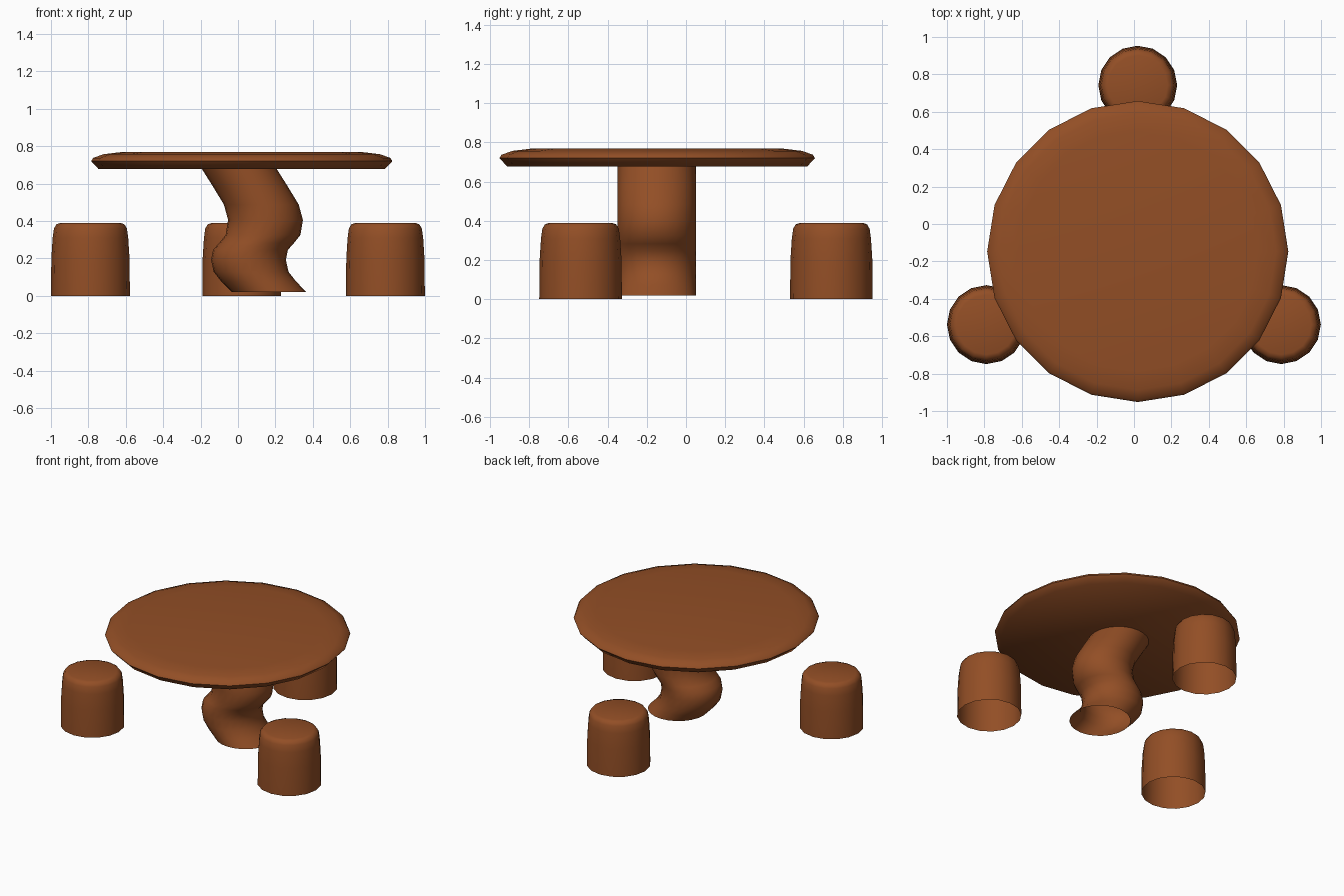
import bpy, bmesh, math

if "Cube" in bpy.data.objects:
    bpy.data.objects.remove(bpy.data.objects["Cube"])

wood = bpy.data.materials.new("warm_brown_wood")
wood.diffuse_color = (0.29, 0.077, 0.019, 1)
wood.use_nodes = True
wood.node_tree.nodes["Principled BSDF"].inputs["Base Color"].default_value = wood.diffuse_color


def loft(name, rings, sides, cap_bottom, cap_top, location, angle):
    """Join horizontal circles (x offset, z, radius) into one skin."""
    bm = bmesh.new()
    loops = []
    for ox, z, r in rings:
        loops.append([bm.verts.new((ox + r * math.cos(2 * math.pi * i / sides),
                                    r * math.sin(2 * math.pi * i / sides), z))
                      for i in range(sides)])
    for a, b in zip(loops, loops[1:]):
        for i in range(sides):
            j = (i + 1) % sides
            bm.faces.new((a[i], a[j], b[j], b[i]))
    if cap_bottom:
        bm.faces.new(loops[0][::-1])
    if cap_top:
        bm.faces.new(loops[-1])
    mesh = bpy.data.meshes.new(name)
    bm.to_mesh(mesh)
    bm.free()
    mesh.materials.append(wood)
    obj = bpy.data.objects.new(name, mesh)
    obj.location = location
    bpy.context.collection.objects.link(obj)
    bpy.ops.object.select_all(action='DESELECT')
    obj.select_set(True)
    bpy.context.view_layer.objects.active = obj
    bpy.ops.object.shade_smooth_by_angle(angle=math.radians(angle))
    return obj


# Round table top with a bevelled rim
loft("table_top",
     [(0, 0.677, 0.765), (0, 0.72, 0.805), (0, 0.737, 0.795),
      (0, 0.757, 0.74), (0, 0.769, 0.64)],
     20, True, True, (0.02, -0.147, 0), 50)

# Wavy trunk leg: circles sliding along x as they rise, open at the ends
trunk = [(0.166, 0.02), (0.112, 0.075), (0.070, 0.128), (0.056, 0.193),
         (0.067, 0.246), (0.100, 0.283), (0.134, 0.326), (0.147, 0.406),
         (0.125, 0.487), (0.070, 0.578), (0.006, 0.68)]
loft("trunk_leg", [(x, z, 0.2) for x, z in trunk],
     24, False, False, (0, -0.15, 0), 60)

# Three log stools, open underneath
stool = [(0, 0, 0.211), (0, 0.2, 0.209), (0, 0.31, 0.202),
         (0, 0.36, 0.195), (0, 0.382, 0.182), (0, 0.39, 0.16)]
for name, x, y in (("back_stool", 0.02, 0.742),
                   ("left_stool", -0.789, -0.538),
                   ("right_stool", 0.788, -0.538)):
    loft(name, stool, 16, False, True, (x, y, 0), 60)
